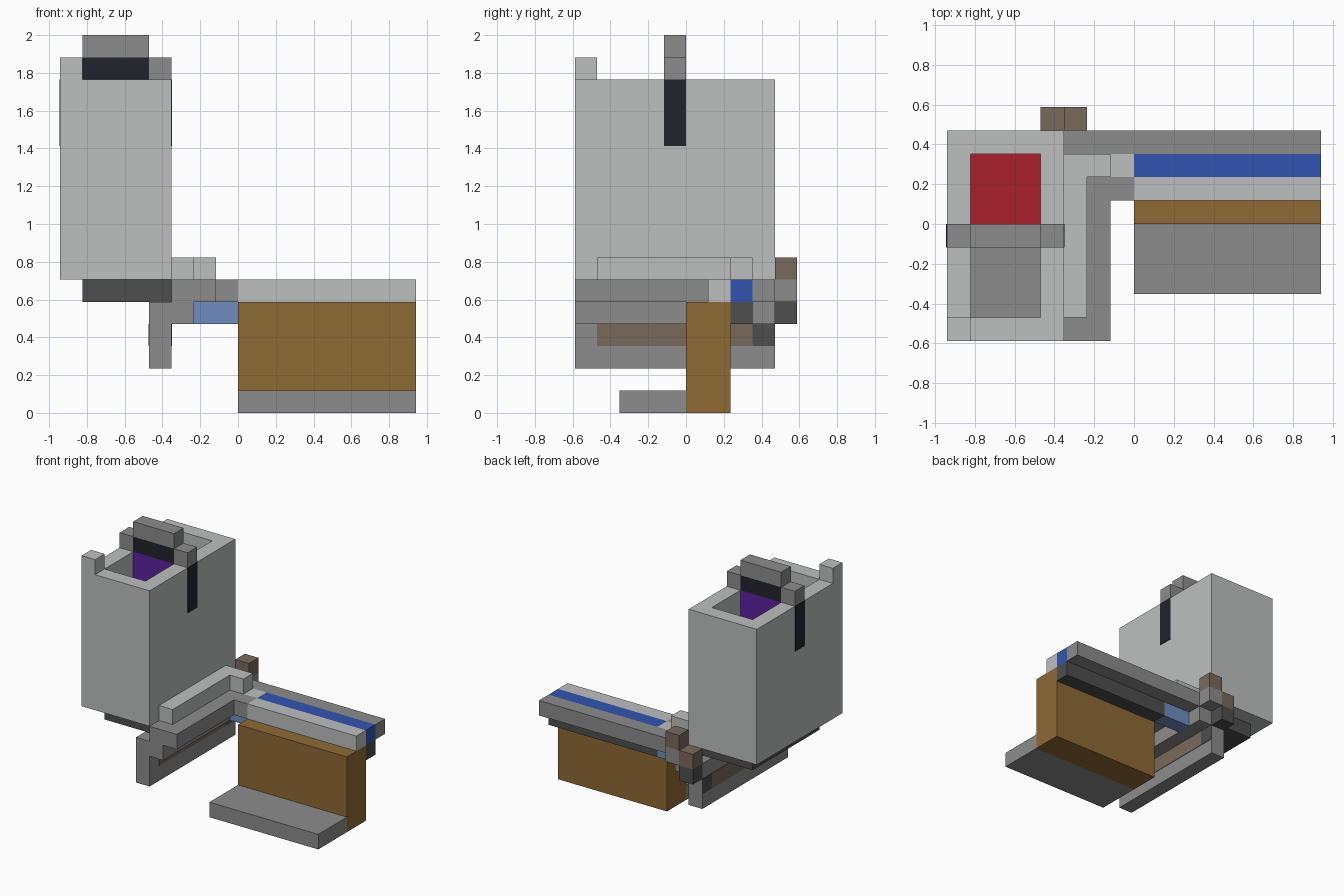
import bpy
from mathutils import Vector

cube = bpy.data.objects.get("Cube")
if cube:
    bpy.data.objects.remove(cube, do_unlink=True)

U = 2 / 17  # one building block


def material(name, rgb):
    lin = [((c / 255 + 0.055) / 1.055) ** 2.4 if c > 10 else c / 3300 for c in rgb]
    m = bpy.data.materials.new(name)
    m.use_nodes = True
    m.diffuse_color = (*lin, 1)
    m.node_tree.nodes["Principled BSDF"].inputs["Base Color"].default_value = (*lin, 1)
    return m


LIGHT = material("light grey", (188, 192, 191))
GREY = material("mid grey", (140, 140, 140))
DARK = material("dark grey", (78, 78, 78))
BLACK = material("ink black", (34, 34, 45))
RED = material("red", (170, 33, 44))
PURPLE = material("purple", (92, 32, 160))
BLUE = material("blue", (50, 85, 178))
SKY = material("dusty blue", (112, 141, 192))
BROWN = material("brown", (121, 106, 92))
WOOD = material("wood", (143, 106, 53))


def block(name, mat, x, y, z):
    """Box between the given block coordinates on each axis."""
    low, high = (Vector(p) * U for p in zip(x, y, z))
    bpy.ops.mesh.primitive_cube_add(size=1, location=(low + high) / 2)
    ob = bpy.context.object
    ob.name = name
    size = high - low
    for v in ob.data.vertices:
        v.co = v.co * size
    ob.data.materials.append(mat)
    return ob


# Hollow tower: walls, divider and two floors
T = (6, 15)
block("tower_right_wall", LIGHT, (-8, -7), (-5, 4), T)
block("tower_left_wall", LIGHT, (-4, -3), (-5, 4), T)
block("tower_front_wall", LIGHT, (-7, -4), (-5, -4), T)
block("tower_back_wall", LIGHT, (-7, -4), (3, 4), T)
block("tower_divider", PURPLE, (-7, -4), (-1, 0), T)
block("front_floor", GREY, (-7, -4), (-4, -1), (6, 6.08))
block("rear_floor", RED, (-7, -4), (0, 3), (6, 6.08))
block("tower_underside", DARK, (-7, -3), (-4, 3), (5, 6))
block("corner_post", LIGHT, (-8, -7), (-5, -4), (15, 16))

# Handle across the tower top, with a dark strip on both sides
for side, x in (("right", -8), ("left", -4)):
    block(f"handle_{side}_end", GREY, (x, x + 1), (-1, 0), (15, 16))
block("handle_core", BLACK, (-7, -4), (-1, 0), (15, 16))
block("handle_grip", GREY, (-7, -4), (-1, 0), (16, 17))
for side, x in (("right", -8.03), ("left", -3.01)):
    block(f"{side}_side_strip", BLACK, (x, x + 0.04), (-1, 0), (12, 15))

# Stepped bracket beside the tower
block("bracket_foot", GREY, (-4, -3), (-5, 4), (2, 4))
block("bracket_step", GREY, (-4, -2), (-5, 4), (4, 5))
block("bracket_arm", GREY, (-3, -1), (-5, 3), (5, 6))
block("bracket_elbow", GREY, (-1, 0), (1, 2), (5, 6))
block("elbow_cap", LIGHT, (-1, 0), (2, 3), (5, 6))
for side, x in (("right", -4.03), ("left", -3.01)):
    block(f"foot_{side}_inlay", BROWN, (x, x + 0.04), (-4, 3), (3, 4))
    block(f"foot_{side}_end_plate", DARK, (x, x + 0.04), (3, 4), (3, 4))
block("bracket_rail", LIGHT, (-3, -2), (-4, 3), (6, 7))
block("rail_corner", LIGHT, (-2, -1), (2, 3), (6, 7))

# Knobs at the back
block("high_knob", BROWN, (-3, -2), (4, 5), (6, 7))
block("high_knob_stem", GREY, (-3, -2), (4, 5), (5, 6))
block("low_knob", BROWN, (-4, -3), (4, 5), (5, 6))
block("low_knob_stem", DARK, (-4, -3), (4, 5), (4, 5))

# Long striped boom and the beam beneath it
block("boom_front_stripe", LIGHT, (0, 8), (1, 2), (5, 6))
block("boom_middle_stripe", BLUE, (0, 8), (2, 3), (5, 6))
block("boom_back_stripe", GREY, (-3, 8), (3, 4), (5, 6))
block("boom_beam", DARK, (0, 8), (2, 3), (4, 5))
block("beam_link", SKY, (-2, 0), (2, 3), (4, 5))

# Wooden panel standing behind its base plate
block("wood_panel", WOOD, (0, 8), (0, 2), (0, 5))
block("base_plate", GREY, (0, 8), (-3, 0), (0, 1))
